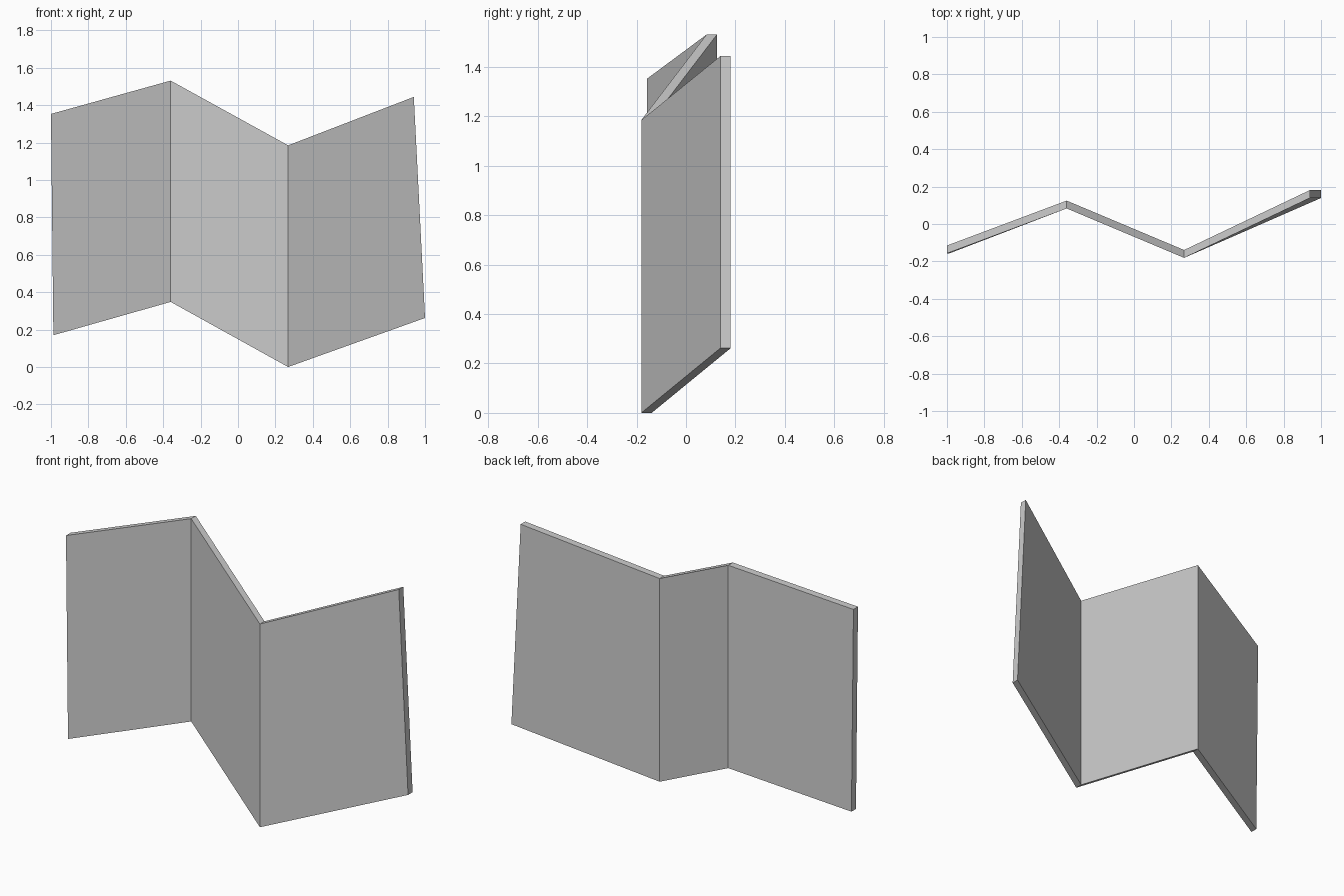
import bpy
import bmesh

if "Cube" in bpy.data.objects:
    bpy.data.objects.remove(bpy.data.objects["Cube"])

THICK = 0.042  # panel depth along y

# Edge lines of the zigzag: (bottom x, bottom z, top x, top z, front y)
folds = [
    (-0.987, 0.17, -1.0, 1.353, -0.157),
    (-0.36, 0.348, -0.36, 1.531, 0.083),
    (0.268, 0.0, 0.268, 1.185, -0.181),
    (1.0, 0.262, 0.94, 1.444, 0.139),
]

# Folded screen: one four-cornered ring per fold line, bridged into panels
bm = bmesh.new()
rings = []
for bx, bz, tx, tz, y in folds:
    corners = [(bx, y, bz), (bx, y + THICK, bz), (tx, y + THICK, tz), (tx, y, tz)]
    rings.append([bm.verts.new(c) for c in corners])
for a, b in zip(rings, rings[1:]):
    for i in range(4):
        j = (i + 1) % 4
        bm.faces.new((a[i], a[j], b[j], b[i]))

# End caps
bm.faces.new(rings[0])
bm.faces.new(rings[-1])
bmesh.ops.recalc_face_normals(bm, faces=bm.faces)

mesh = bpy.data.meshes.new("folding_screen")
bm.to_mesh(mesh)
bm.free()
screen = bpy.data.objects.new("folding_screen", mesh)
bpy.context.collection.objects.link(screen)
